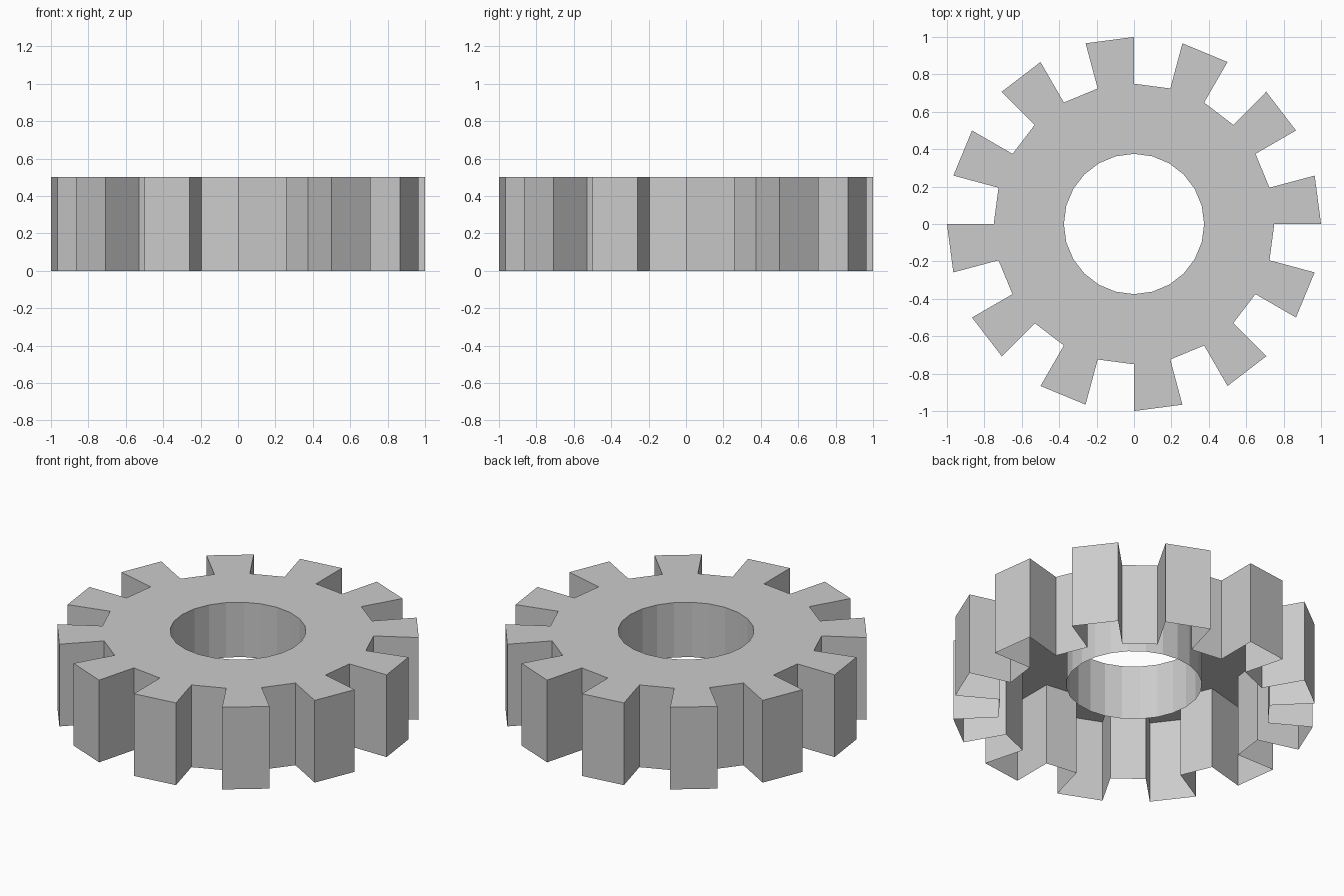
import bpy, bmesh
from math import cos, sin, pi

if "Cube" in bpy.data.objects:
    bpy.data.objects.remove(bpy.data.objects["Cube"])

TEETH = 12
STEPS = TEETH * 2
TIP, ROOT, BORE = 1.0, 0.75, 0.375
TOP, BASE, BORE_BASE = 0.5, 0.0, 1 / 6

bm = bmesh.new()


def ring(radius, z):
    return [bm.verts.new((radius * cos(2 * pi * i / STEPS),
                          radius * sin(2 * pi * i / STEPS), z))
            for i in range(STEPS)]


tip_hi, tip_lo = ring(TIP, TOP), ring(TIP, BASE)
root_hi, root_lo = ring(ROOT, TOP), ring(ROOT, BASE)
bore_hi, bore_lo = ring(BORE, TOP), ring(BORE, BORE_BASE)

for i in range(STEPS):
    j = (i + 1) % STEPS
    # top plate and bore sleeve (the underside is open)
    bm.faces.new((bore_hi[i], root_hi[i], root_hi[j], bore_hi[j]))
    bm.faces.new((bore_lo[j], bore_lo[i], bore_hi[i], bore_hi[j]))
    if i % 2 == 0:
        # tooth: top, outer end and both flanks
        bm.faces.new((root_hi[i], tip_hi[i], tip_hi[j], root_hi[j]))
        bm.faces.new((tip_lo[i], tip_lo[j], tip_hi[j], tip_hi[i]))
        bm.faces.new((root_lo[i], tip_lo[i], tip_hi[i], root_hi[i]))
        bm.faces.new((tip_lo[j], root_lo[j], root_hi[j], tip_hi[j]))
    else:
        # gap wall between teeth
        bm.faces.new((root_lo[i], root_lo[j], root_hi[j], root_hi[i]))

mesh = bpy.data.meshes.new("gear")
bm.to_mesh(mesh)
bm.free()
gear = bpy.data.objects.new("gear", mesh)
bpy.context.collection.objects.link(gear)
